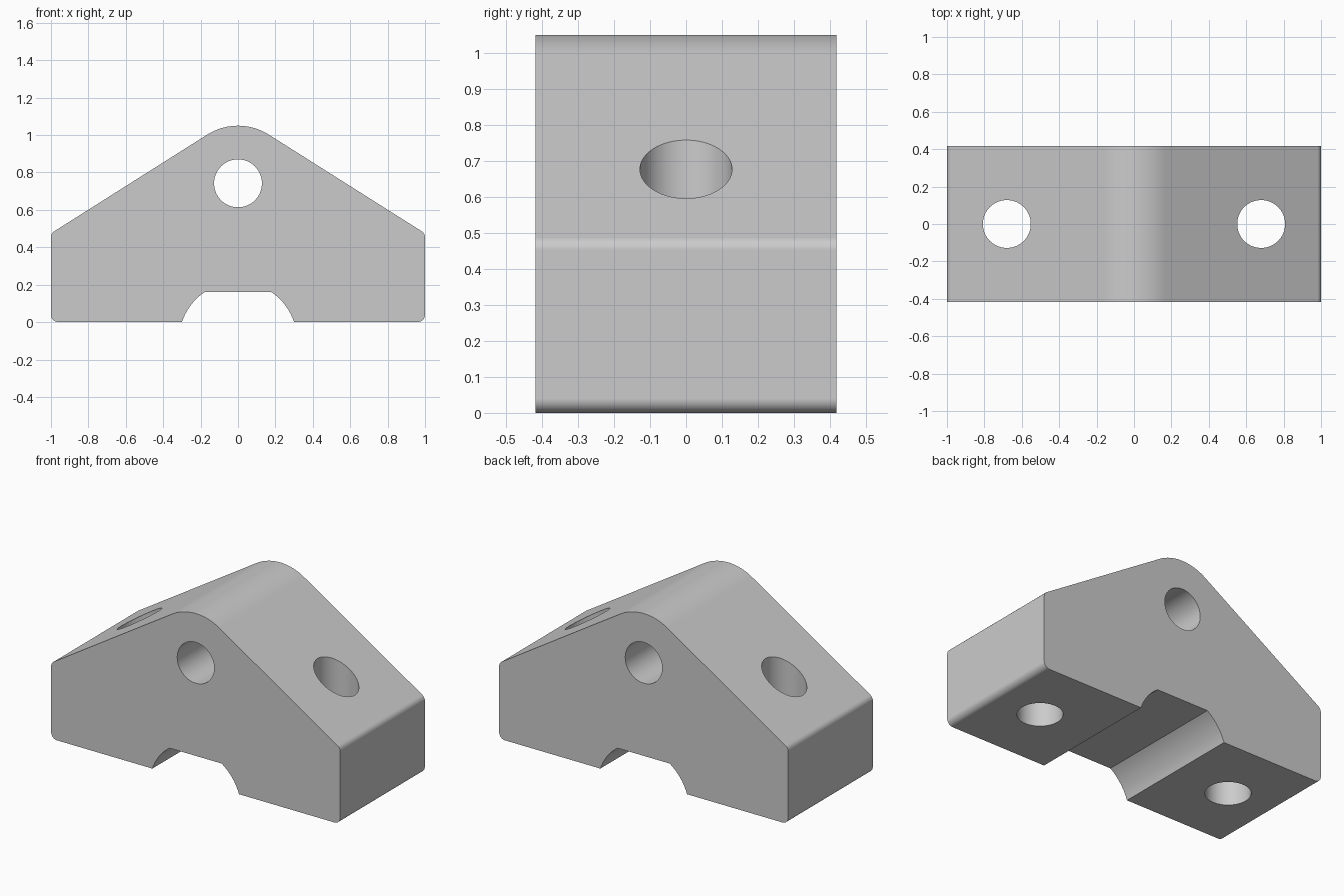
import bpy, bmesh
from math import sin, cos, atan, tan, radians, hypot, atan2, pi

if "Cube" in bpy.data.objects:
    bpy.data.objects.remove(bpy.data.objects["Cube"])

HALF_Y = 0.418
HOLE_R = 0.128
HOLE_Z = 0.742
TOP_R = 0.308
SLOPE = atan(0.632)
FILLET = 0.04


def arc(cx, cz, r, a0, a1, n):
    return [(cx + r * cos(a0 + (a1 - a0) * i / n), cz + r * sin(a0 + (a1 - a0) * i / n))
            for i in range(n + 1)]


# Right half of the profile, from the notch up to the crown
notch_c, notch_r = -0.10, 0.316
half = arc(0, notch_c, notch_r, atan2(0.26, 0.18), atan2(0.10, 0.30), 10)
half[-1] = (half[-1][0], 0.0)
half += arc(1 - FILLET, FILLET, FILLET, -pi / 2, 0, 8)
# Shoulder fillet between the upright end and the slope
tx, tz = TOP_R * sin(SLOPE), HOLE_Z + TOP_R * cos(SLOPE)
corner_z = tz - (1 - tx) * tan(SLOPE)
t = FILLET * tan((pi / 2 - SLOPE) / 2)
half += arc(1 - FILLET, corner_z - t, FILLET, 0, pi / 2 - SLOPE, 6)
# Rounded crown, ending at the apex
half += arc(0, HOLE_Z, TOP_R, pi / 2 - SLOPE, pi / 2, 10)
profile = half + [(-x, z) for x, z in reversed(half[:-1])]

# Extruded body
bm = bmesh.new()
face = bm.faces.new([bm.verts.new((x, -HALF_Y, z)) for x, z in profile])
ext = bmesh.ops.extrude_face_region(bm, geom=[face])
moved = [g for g in ext["geom"] if isinstance(g, bmesh.types.BMVert)]
bmesh.ops.translate(bm, verts=moved, vec=(0, 2 * HALF_Y, 0))
bmesh.ops.recalc_face_normals(bm, faces=bm.faces)
mesh = bpy.data.meshes.new("bracket_block")
bm.to_mesh(mesh)
bm.free()
block = bpy.data.objects.new("bracket_block", mesh)
bpy.context.collection.objects.link(block)


def drill(location, rotation=(0, 0, 0)):
    """Cut a round through hole in the block."""
    bpy.ops.mesh.primitive_cylinder_add(vertices=64, radius=HOLE_R, depth=3,
                                        location=location, rotation=rotation)
    cutter = bpy.context.object
    cutter.name = "hole_cutter"
    cutter.hide_render = True
    mod = block.modifiers.new("hole", "BOOLEAN")
    mod.operation = "DIFFERENCE"
    mod.solver = "EXACT"
    mod.object = cutter
    bpy.context.view_layer.objects.active = block
    bpy.ops.object.modifier_apply(modifier=mod.name)
    bpy.data.objects.remove(cutter)


# Pivot hole front to back, two bolt holes top to bottom
drill((0, 0, HOLE_Z), (radians(90), 0, 0))
for side in (-1, 1):
    drill((side * 0.68, 0, 0))

# Smooth curved faces, keep flat faces flat
bpy.ops.object.select_all(action="DESELECT")
block.select_set(True)
bpy.context.view_layer.objects.active = block
bpy.ops.object.shade_smooth_by_angle(angle=radians(25))
weighted = block.modifiers.new("flat_normals", "WEIGHTED_NORMAL")
weighted.keep_sharp = True
